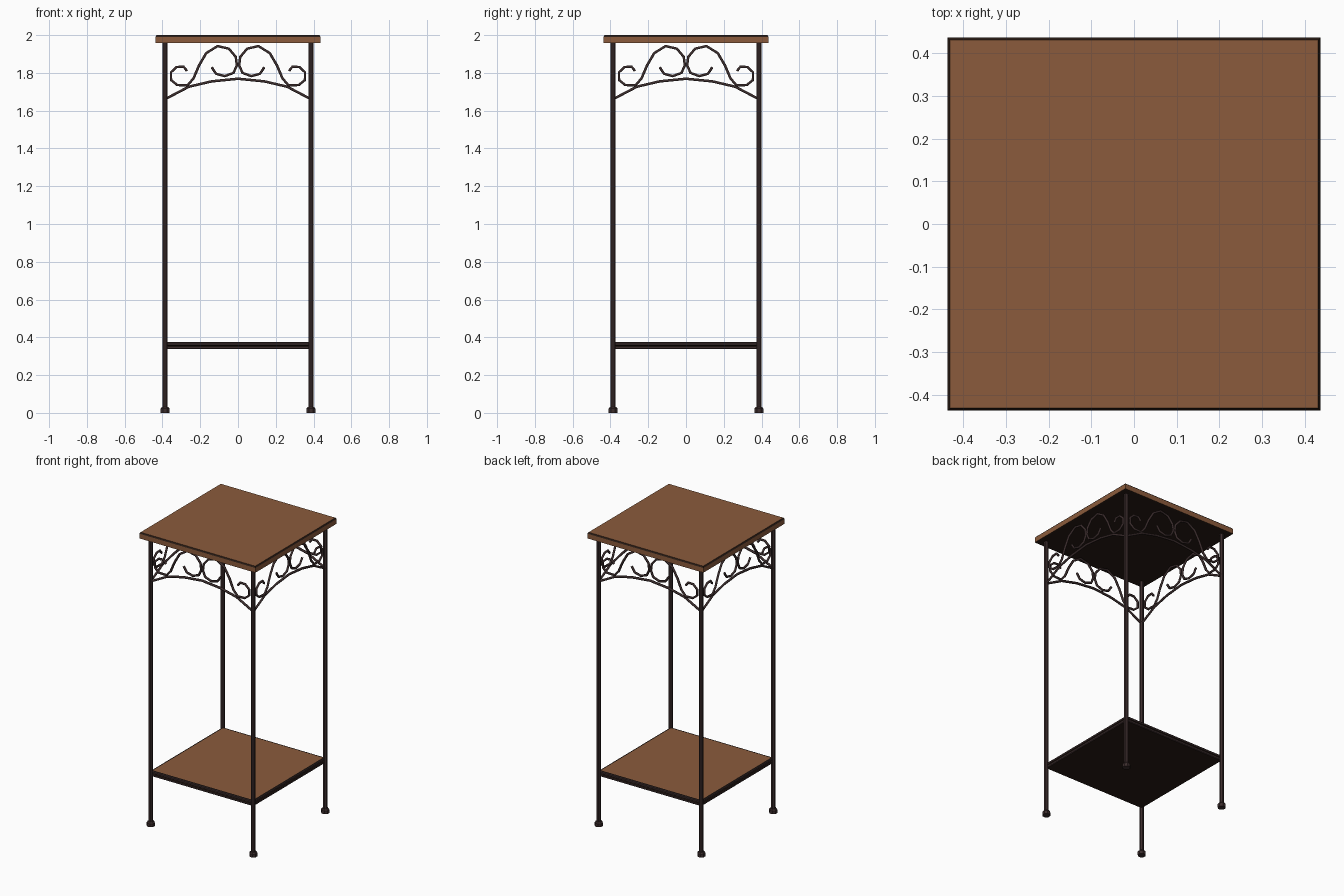
import bpy, bmesh, math
from mathutils import Matrix

if "Cube" in bpy.data.objects:
    bpy.data.objects.remove(bpy.data.objects["Cube"])


def material(name, rgb):
    m = bpy.data.materials.new(name)
    m.diffuse_color = (*rgb, 1)
    m.use_nodes = True
    m.node_tree.nodes["Principled BSDF"].inputs["Base Color"].default_value = m.diffuse_color
    return m


WOOD = material("brown wood", (0.26, 0.105, 0.045))
IRON = material("dark iron", (0.045, 0.026, 0.026))
EDGE = material("dark brown edge", (0.022, 0.011, 0.007))
LEG = 0.386   # leg offset from the centre


def loft(name, sides, rings, mats, bands, loc=(0, 0), turn=0.0):
    """Stack of regular rings (radius, z); bands = material of bottom, each side band, top."""
    bm = bmesh.new()
    loops = []
    for r, z in rings:
        loops.append([bm.verts.new((loc[0] + r * math.cos(turn + 2 * math.pi * i / sides),
                                    loc[1] + r * math.sin(turn + 2 * math.pi * i / sides), z))
                      for i in range(sides)])
    bm.faces.new(loops[0][::-1]).material_index = bands[0]
    for k in range(len(loops) - 1):
        a, b = loops[k], loops[k + 1]
        for i in range(sides):
            j = (i + 1) % sides
            bm.faces.new((a[i], a[j], b[j], b[i])).material_index = bands[k + 1]
    bm.faces.new(loops[-1]).material_index = bands[-1]
    me = bpy.data.meshes.new(name)
    bm.to_mesh(me)
    bm.free()
    for m in mats:
        me.materials.append(m)
    ob = bpy.data.objects.new(name, me)
    bpy.context.collection.objects.link(ob)
    return ob


def slab(name, rings, bands):
    s = math.sqrt(2)
    return loft(name, 4, [(h * s, z) for h, z in rings], [WOOD, IRON, EDGE], bands, turn=math.pi / 4)


# Table top: brown sides and top, dark chamfer and underside
slab("table_top", [(0.43, 1.957), (0.437, 1.959), (0.437, 1.991), (0.431, 2.0)], [2, 2, 0, 2, 0])

# Lower shelf: grooved dark frame around a wooden panel
slab("shelf", [(0.384, 0.337), (0.388, 0.341), (0.388, 0.351), (0.382, 0.355),
               (0.388, 0.359), (0.388, 0.369), (0.384, 0.374), (0.376, 0.374)],
     [2, 1, 1, 2, 2, 1, 1, 2, 0])

# Legs and feet
for n, (sx, sy) in enumerate([(-1, -1), (1, -1), (1, 1), (-1, 1)]):
    p = (sx * LEG, sy * LEG)
    loft(f"leg_{n + 1}", 8, [(0.0145, 0.02), (0.0145, 1.958)], [IRON], [0, 0, 0], p, math.pi / 8)
    loft(f"foot_{n + 1}", 8, [(0.026, 0.0), (0.026, 0.022), (0.019, 0.031)], [IRON],
         [0, 0, 0, 0], p, math.pi / 8)

# Scrollwork paths (x, z); the scroll is mirrored for the other half
ARCH = [(-0.38, 1.664), (-0.26, 1.727), (-0.14, 1.755), (0, 1.769)]
ARCH += [(-x, z) for x, z in ARCH[-2::-1]]
SCROLL = [(-0.27, 1.81), (-0.288, 1.833), (-0.325, 1.831), (-0.355, 1.803), (-0.354, 1.762),
          (-0.322, 1.736), (-0.268, 1.734), (-0.236, 1.77), (-0.206, 1.84), (-0.168, 1.905),
          (-0.108, 1.942), (-0.048, 1.928), (-0.012, 1.885), (-0.006, 1.84), (-0.024, 1.80),
          (-0.07, 1.783), (-0.116, 1.795), (-0.139, 1.83)]


def rods(name, paths, turn):
    cu = bpy.data.curves.new(name, 'CURVE')
    cu.dimensions = '3D'
    cu.bevel_depth = 0.0078
    cu.bevel_resolution = 1
    cu.use_fill_caps = True
    for path in paths:
        sp = cu.splines.new('POLY')
        sp.points.add(len(path) - 1)
        for q, (x, z) in zip(sp.points, path):
            q.co = (x, -LEG, z, 1)
    cu.transform(Matrix.Rotation(turn, 4, 'Z'))
    cu.materials.append(IRON)
    ob = bpy.data.objects.new(name, cu)
    bpy.context.collection.objects.link(ob)
    bpy.ops.object.select_all(action='DESELECT')
    ob.select_set(True)
    bpy.context.view_layer.objects.active = ob
    bpy.ops.object.convert(target='MESH')


# Arch and scrolls on all four sides
for n, side in enumerate(["front", "right", "back", "left"]):
    rods(side + "_arch", [ARCH], n * math.pi / 2)
    rods(side + "_scrolls", [SCROLL, [(-x, z) for x, z in SCROLL]], n * math.pi / 2)
